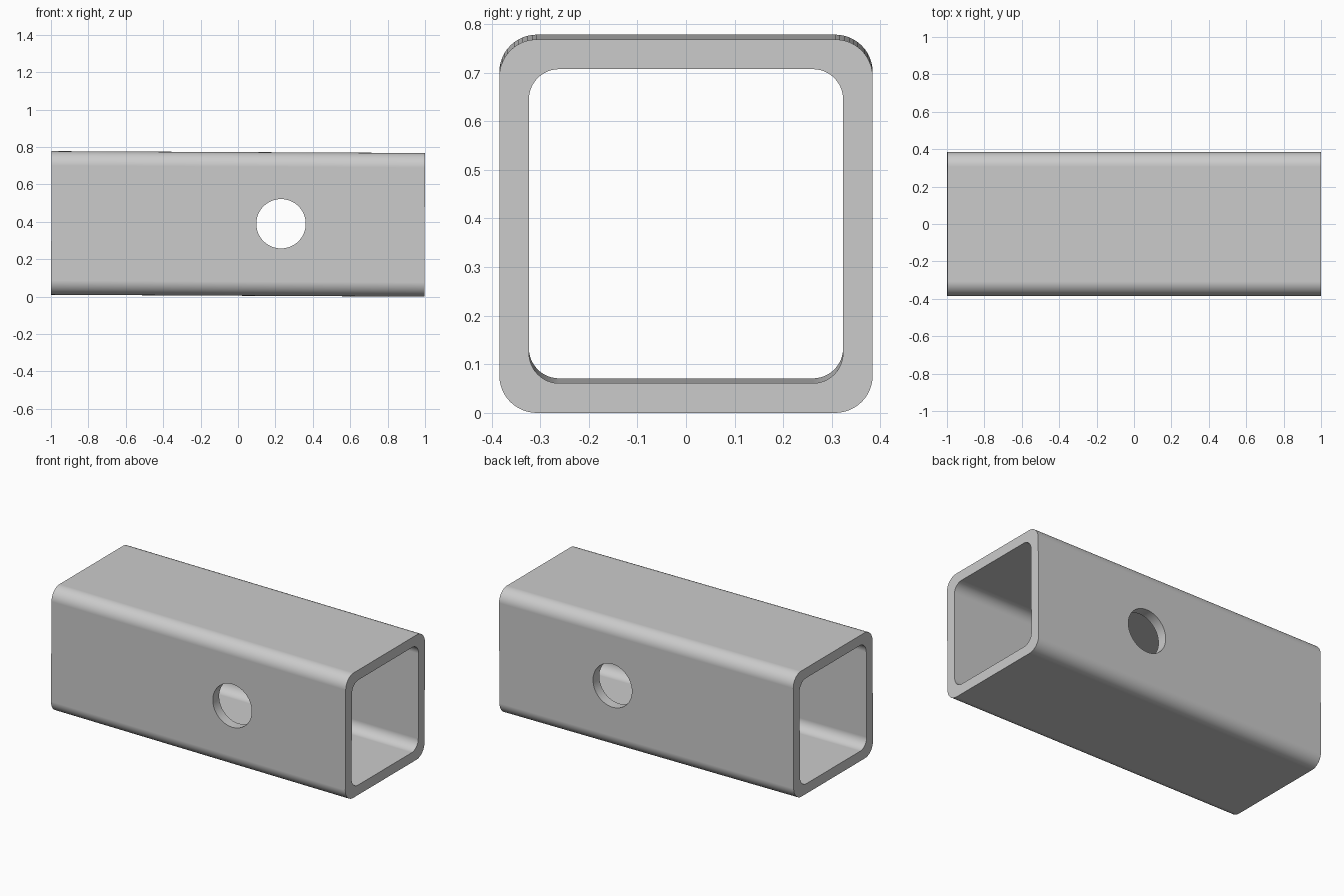
import bpy
import bmesh
from math import cos, sin, pi

HALF_LENGTH = 0.998
HALF_WIDTH = 0.384
WALL = 0.061
TILT = 0.005

cube = bpy.data.objects.get("Cube")
if cube:
    bpy.data.objects.remove(cube, do_unlink=True)

# Plain steel colour
steel = bpy.data.materials.new("steel_grey")
steel.use_nodes = True
steel.diffuse_color = (0.6, 0.6, 0.6, 1)
steel.node_tree.nodes["Principled BSDF"].inputs["Base Color"].default_value = steel.diffuse_color


def rounded_square(half, radius, steps=12):
    """Points of a square profile with rounded corners."""
    points = []
    for corner in range(4):
        middle = pi / 4 + corner * pi / 2
        cy = (half - radius) * (1 if cos(middle) > 0 else -1)
        cz = (half - radius) * (1 if sin(middle) > 0 else -1)
        for i in range(steps + 1):
            a = corner * pi / 2 + i / steps * pi / 2
            points.append((cy + radius * cos(a), cz + radius * sin(a)))
    return points


# Square tube: outer and inner skins joined by the end rims
bm = bmesh.new()
outer = rounded_square(HALF_WIDTH, 0.077)
inner = rounded_square(HALF_WIDTH - WALL, 0.062)
rings = [[bm.verts.new((x, y, z)) for y, z in profile]
         for profile, x in ((outer, -HALF_LENGTH), (outer, HALF_LENGTH),
                            (inner, HALF_LENGTH), (inner, -HALF_LENGTH))]
for r, ring in enumerate(rings):
    following = rings[(r + 1) % 4]
    for i in range(len(ring)):
        j = (i + 1) % len(ring)
        bm.faces.new((ring[i], ring[j], following[j], following[i]))
bmesh.ops.recalc_face_normals(bm, faces=bm.faces)
mesh = bpy.data.meshes.new("square_tube")
bm.to_mesh(mesh)
bm.free()
mesh.materials.append(steel)
tube = bpy.data.objects.new("square_tube", mesh)
bpy.context.collection.objects.link(tube)

# Pin hole through the front and back walls
bpy.ops.mesh.primitive_cylinder_add(vertices=64, radius=0.132, depth=2,
                                    location=(0.23, 0, 0.002), rotation=(pi / 2, 0, 0))
cutter = bpy.context.object
cutter.name = "pin_hole_cutter"
cutter.data.materials.append(steel)
cutter.hide_render = True

bpy.ops.object.select_all(action="DESELECT")
tube.select_set(True)
bpy.context.view_layer.objects.active = tube
hole = tube.modifiers.new("pin_hole", "BOOLEAN")
hole.operation = "DIFFERENCE"
hole.solver = "EXACT"
hole.object = cutter
bpy.ops.object.modifier_apply(modifier=hole.name)
bpy.data.objects.remove(cutter, do_unlink=True)

# Smooth corners, crisp rims, flat walls
bpy.ops.object.shade_smooth_by_angle(angle=pi / 6)
weighted = tube.modifiers.new("flat_walls", "WEIGHTED_NORMAL")
weighted.keep_sharp = True

# The tube leans very slightly towards its +x end
tube.rotation_euler.y = TILT
tube.location.z = HALF_WIDTH + TILT
